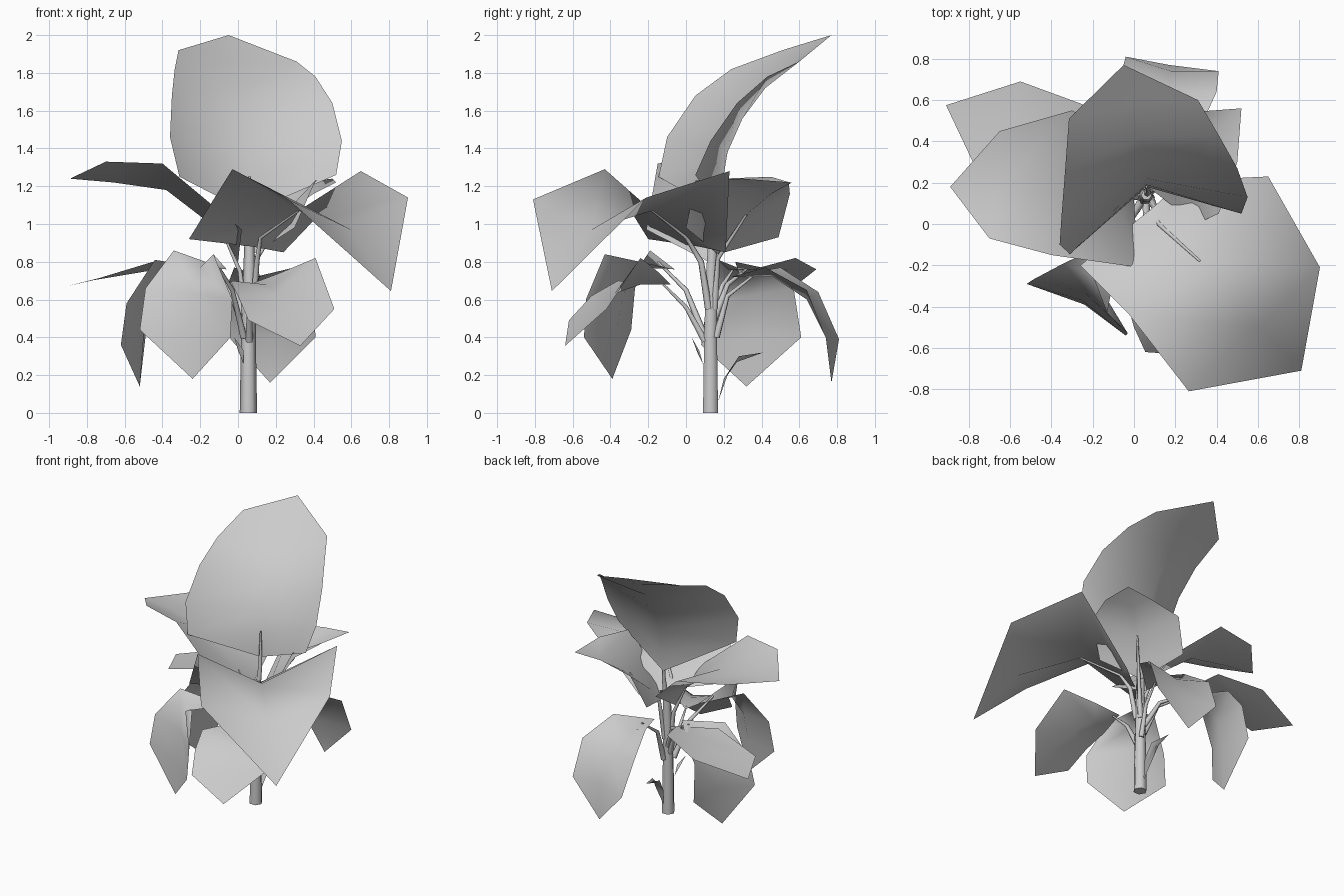
import bpy
from mathutils import Vector


def leaf(name, base, left, spine, right, tip):
    """Folded leaf: base point, matching rows of left/spine/right points, tip."""
    verts = [base]
    for l, m, r in zip(left, spine, right):
        verts += [l, m, r]
    verts.append(tip)
    n, end = len(spine), len(verts) - 1
    faces = [(0, 2, 1), (0, 3, 2)]
    for i in range(n - 1):
        a, b = 1 + 3 * i, 4 + 3 * i
        faces += [(a, a + 1, b + 1, b), (a + 1, a + 2, b + 2, b + 1)]
    a = 1 + 3 * (n - 1)
    faces += [(a, a + 1, end), (a + 1, a + 2, end)]
    me = bpy.data.meshes.new(name)
    me.from_pydata(verts, [], faces)
    me.polygons.foreach_set("use_smooth", [True] * len(me.polygons))
    ob = bpy.data.objects.new(name, me)
    bpy.context.collection.objects.link(ob)
    return ob


def stalk(name, pts, r0, r1):
    """Tapered low-sided tube along a path."""
    cu = bpy.data.curves.new(name, 'CURVE')
    cu.dimensions = '3D'
    cu.bevel_depth = 1.0
    cu.bevel_resolution = 1
    cu.use_fill_caps = True
    sp = cu.splines.new('POLY')
    sp.points.add(len(pts) - 1)
    for i, p in enumerate(pts):
        t = i / (len(pts) - 1)
        sp.points[i].co = (*p, 1)
        sp.points[i].radius = r0 + (r1 - r0) * t
    ob = bpy.data.objects.new(name, cu)
    bpy.context.collection.objects.link(ob)
    return ob


# Main stem
stalk("stem", [(.055, .13, 0), (.055, .13, .4), (.06, .135, .75), (.06, .14, .9)], .046, .026)

# Upper leaves: tall upright one, then three spreading ones
leaf("top_leaf", (.06, .18, 1.06),
     [(-.31, -.145, 1.25), (-.36, -.1, 1.46), (-.35, .05, 1.68), (-.335, .24, 1.82), (-.315, .51, 1.92)],
     [(.06, .19, 1.2), (.06, .22, 1.38), (.05, .3, 1.56), (.03, .42, 1.72), (-.01, .58, 1.87)],
     [(.52, .05, 1.26), (.55, .13, 1.44), (.5, .27, 1.64), (.41, .43, 1.78), (.31, .6, 1.86)],
     (-.05, .77, 2.0))
leaf("front_right_leaf", (.08, .07, .88),
     [(-.26, -.2, .92), (-.03, -.43, 1.29), (.265, -.81, 1.13)],
     [(.12, 0, .93), (.32, -.18, 1.07), (.6, -.5, .97)],
     [(.24, .21, .85), (.65, .23, 1.28), (.9, -.21, 1.14)],
     (.81, -.71, .645))
leaf("left_leaf", (0, .12, .8),
     [(-.03, .4, .98), (-.3, .55, 1.22), (-.65, .45, 1.25)],
     [(-.08, .12, .95), (-.38, .15, 1.18), (-.66, .17, 1.22)],
     [(.02, -.21, .97), (-.4, -.15, 1.32), (-.7, -.07, 1.33)],
     (-.89, .18, 1.24))
leaf("back_right_leaf", (.08, .17, .84),
     [(.3, 0, .98), (.41, .05, 1.23), (.5, .3, 1.24)],
     [(.13, .22, .92), (.24, .32, 1.05), (.4, .45, 1.16)],
     [(-.02, .49, .93), (.07, .55, 1.16), (.32, .545, 1.21)],
     (.52, .56, 1.22))

# Lower drooping leaves
leaf("front_left_drooping_leaf", (-.06, -.06, .76),
     [(-.34, -.19, .86), (-.49, -.27, .66), (-.52, -.29, .44)],
     [(-.2, -.25, .77), (-.24, -.33, .63), (-.25, -.37, .42)],
     [(-.13, -.43, .84), (-.03, -.53, .6), (-.04, -.54, .4)],
     (-.24, -.39, .18))
leaf("front_drooping_leaf", (.06, -.08, .68),
     [(-.04, -.36, .7), (.0, -.5, .62), (.055, -.62, .49)],
     [(.15, -.24, .68), (.21, -.38, .63), (.28, -.5, .53)],
     [(.22, -.14, .74), (.41, -.24, .82), (.51, -.42, .55)],
     (.33, -.64, .355))
leaf("back_drooping_leaf", (.09, .24, .72),
     [(.3, .42, .77), (.4, .64, .65), (.41, .74, .4)],
     [(.13, .46, .72), (.16, .64, .6), (.18, .74, .4)],
     [(-.02, .5, .77), (-.07, .7, .64), (-.04, .81, .39)],
     (.17, .77, .16))
leaf("left_drooping_leaf", (-.12, .22, .76),
     [(-.38, .53, .76), (-.47, .57, .66), (-.49, .61, .4)],
     [(-.36, .32, .75), (-.46, .33, .62), (-.5, .33, .4)],
     [(-.44, .17, .81), (-.59, .11, .58), (-.62, .08, .36)],
     (-.52, .32, .14))
leaf("back_left_leaf", (-.12, .28, .74),
     [(-.25, .58, .82), (-.55, .69, .76)],
     [(-.36, .4, .77), (-.6, .5, .74)],
     [(-.45, .26, .8), (-.78, .3, .7)],
     (-.91, .575, .67))

# Thin leaf stalks
stalks = {
    "top": [(.06, .14, .8), (.07, .16, 1.0), (.06, .18, 1.25)],
    "front_right": [(.08, .12, .55), (.1, .08, .8), (.12, 0, .93), (.32, -.18, 1.07)],
    "left": [(.04, .13, .5), (.01, .13, .75), (-.08, .12, .95)],
    "back_right": [(.07, .15, .55), (.1, .17, .82), (.24, .32, 1.05)],
    "front_left": [(.03, .1, .4), (-.03, 0, .65), (-.12, -.15, .8)],
    "front": [(.06, .1, .38), (.06, 0, .56), (.08, -.12, .68)],
    "back": [(.07, .16, .4), (.08, .22, .62), (.11, .36, .73)],
    "left_low": [(.03, .14, .45), (-.05, .19, .67), (-.2, .25, .76)],
    "back_left": [(.04, .15, .5), (-.04, .22, .68), (-.2, .32, .76)],
}
for key, pts in stalks.items():
    stalk(key + "_stalk", pts, .02, .006)

# Small withered sprouts near the stem base
leaf("rear_sprout", (.06, .17, .06),
     [(.03, .22, .2), (.02, .28, .3)],
     [(.06, .2, .18), (.05, .27, .27)],
     [(.09, .22, .2), (.08, .28, .3)],
     (.04, .41, .32))
leaf("front_sprout", (.03, .09, .26),
     [(.0, .07, .33)], [(.01, .06, .32)], [(.03, .06, .33)],
     (-.02, .03, .4))
